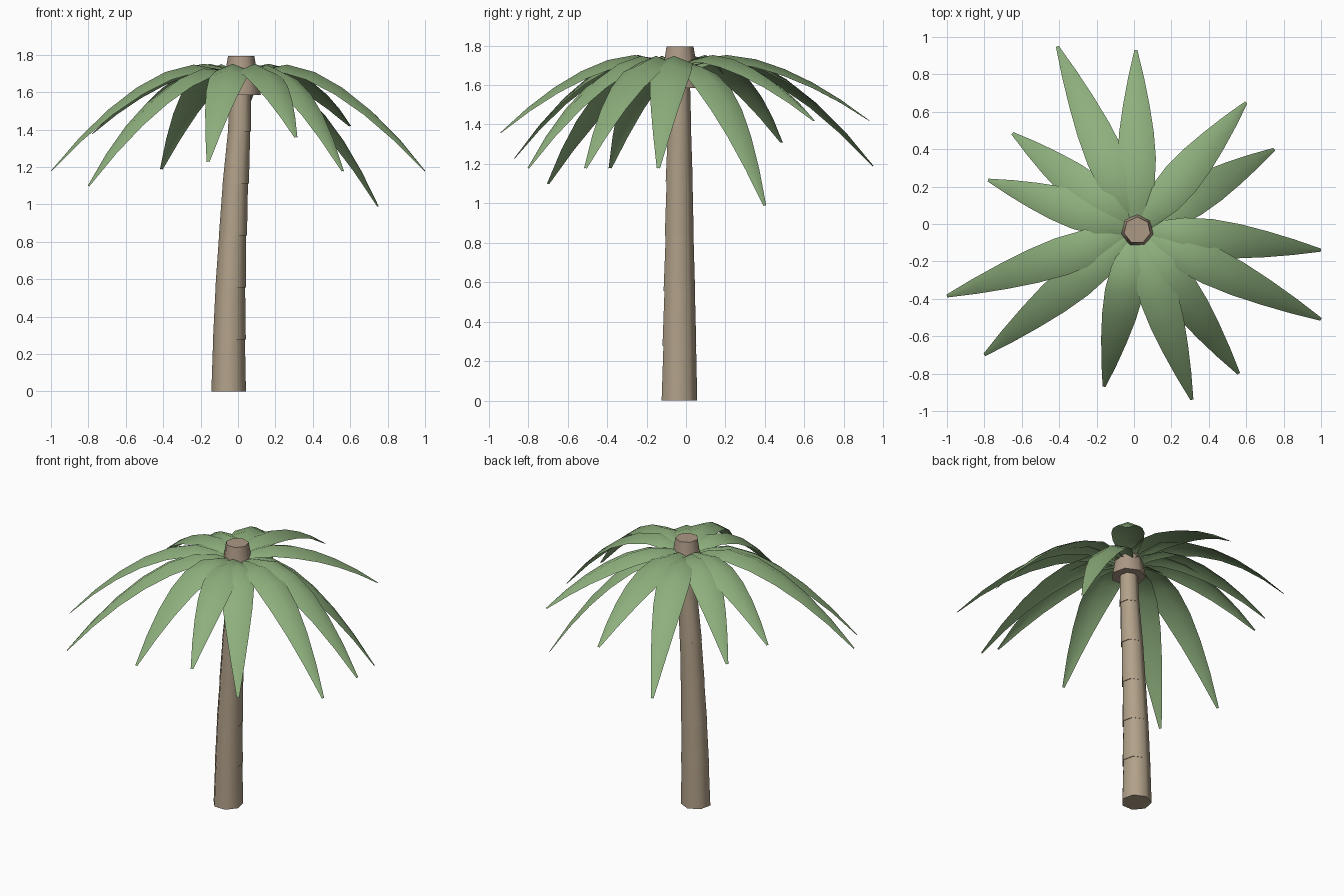
import bpy, math
from mathutils import Vector

if "Cube" in bpy.data.objects:
    bpy.data.objects.remove(bpy.data.objects["Cube"])


def material(name, rgb):
    m = bpy.data.materials.new(name)
    m.diffuse_color = (*rgb, 1)
    m.use_nodes = True
    m.node_tree.nodes["Principled BSDF"].inputs["Base Color"].default_value = m.diffuse_color
    return m


BARK = material("bark tan", (0.44, 0.355, 0.25))
HEART = material("crown brown", (0.41, 0.315, 0.235))
LEAF = material("leaf green", (0.27, 0.43, 0.205))


def make(name, verts, faces, mat, angle):
    me = bpy.data.meshes.new(name)
    me.from_pydata(verts, [], faces)
    me.materials.append(mat)
    ob = bpy.data.objects.new(name, me)
    bpy.context.collection.objects.link(ob)
    bpy.ops.object.select_all(action='DESELECT')
    ob.select_set(True)
    bpy.context.view_layer.objects.active = ob
    bpy.ops.object.shade_smooth_by_angle(angle=math.radians(angle))
    return ob


def stack(name, rings, mat, n=7):
    """Closed seven-sided tube; rings are (x, y, z, radius)."""
    verts, faces = [], []
    for x, y, z, r in rings:
        for i in range(n):
            a = math.pi / 2 + i * math.tau / n
            verts.append((x + r * math.cos(a), y + r * math.sin(a), z))
    for k in range(len(rings) - 1):
        for i in range(n):
            j = (i + 1) % n
            faces.append((k * n + i, k * n + j, (k + 1) * n + j, (k + 1) * n + i))
    faces.append(tuple(reversed(range(n))))
    faces.append(tuple(range((len(rings) - 1) * n, len(rings) * n)))
    return make(name, verts, faces, mat, 60)


# Trunk: leaning stack of segments, each flared at its lower edge
xs = [-0.05, -0.046, -0.039, -0.027, -0.012, 0.008, 0.017]
rs = [0.095, 0.090, 0.084, 0.077, 0.072, 0.064, 0.058]
for i in range(6):
    z0, z1 = 0.278 * i, 0.278 * (i + 1)
    stack(f"trunk_segment_{i + 1}",
          [(xs[i], -0.038, z0, rs[i]),
           (xs[i + 1] - 0.002, -0.036, z1 + 0.003, rs[i + 1] - 0.003)], BARK)

# Crown heart: tapered bulb where the fronds meet
cx, cy = 0.017, -0.034
stack("crown_heart", [(cx, cy, 1.585, 0.108), (cx, cy, 1.70, 0.088),
                      (cx, cy, 1.795, 0.072)], HEART)

# Fronds: arched, ridged blades running from the crown to each tip
tips = [(-0.41, 0.95, 1.19), (0.01, 0.93, 1.42), (0.60, 0.65, 1.42),
        (0.75, 0.40, 0.99), (1.0, -0.14, 1.18), (1.0, -0.51, 1.18),
        (0.56, -0.80, 1.18), (0.31, -0.94, 1.36), (-0.16, -0.87, 1.23),
        (-0.80, -0.70, 1.10), (-1.0, -0.385, 1.18), (-0.78, 0.235, 1.38),
        (-0.65, 0.485, 1.31)]
profile = [(0, 0.03), (0.12, 0.065), (0.25, 0.095), (0.4, 0.103), (0.55, 0.092),
           (0.7, 0.07), (0.85, 0.042), (1, 0.008)]   # (along, half width)

for k, (tx, ty, tz) in enumerate(tips):
    d = Vector((tx - cx, ty - cy, 0))
    side = Vector((-d.y, d.x, 0)).normalized()
    low = max(0.0, min(1.0, (1.2 - tz) / 0.2))       # droopier fronds peak earlier
    peak_t, peak_z = 0.25 - 0.1 * low, 1.752 - 0.04 * low
    verts, faces = [], []
    for t, w in profile:
        drop = (abs(t - peak_t) / (1 - peak_t)) ** 1.7
        p = Vector((cx, cy, 0)) + d * t
        p.z = peak_z - (peak_z - tz) * drop
        sag = Vector((0, 0, -0.4 * w))
        verts += [p + side * w + sag, p, p - side * w + sag]
    for s in range(len(profile) - 1):
        b = s * 3
        faces += [(b, b + 1, b + 4, b + 3), (b + 1, b + 2, b + 5, b + 4)]
    make(f"frond_{k + 1}", verts, faces, LEAF, 60)
